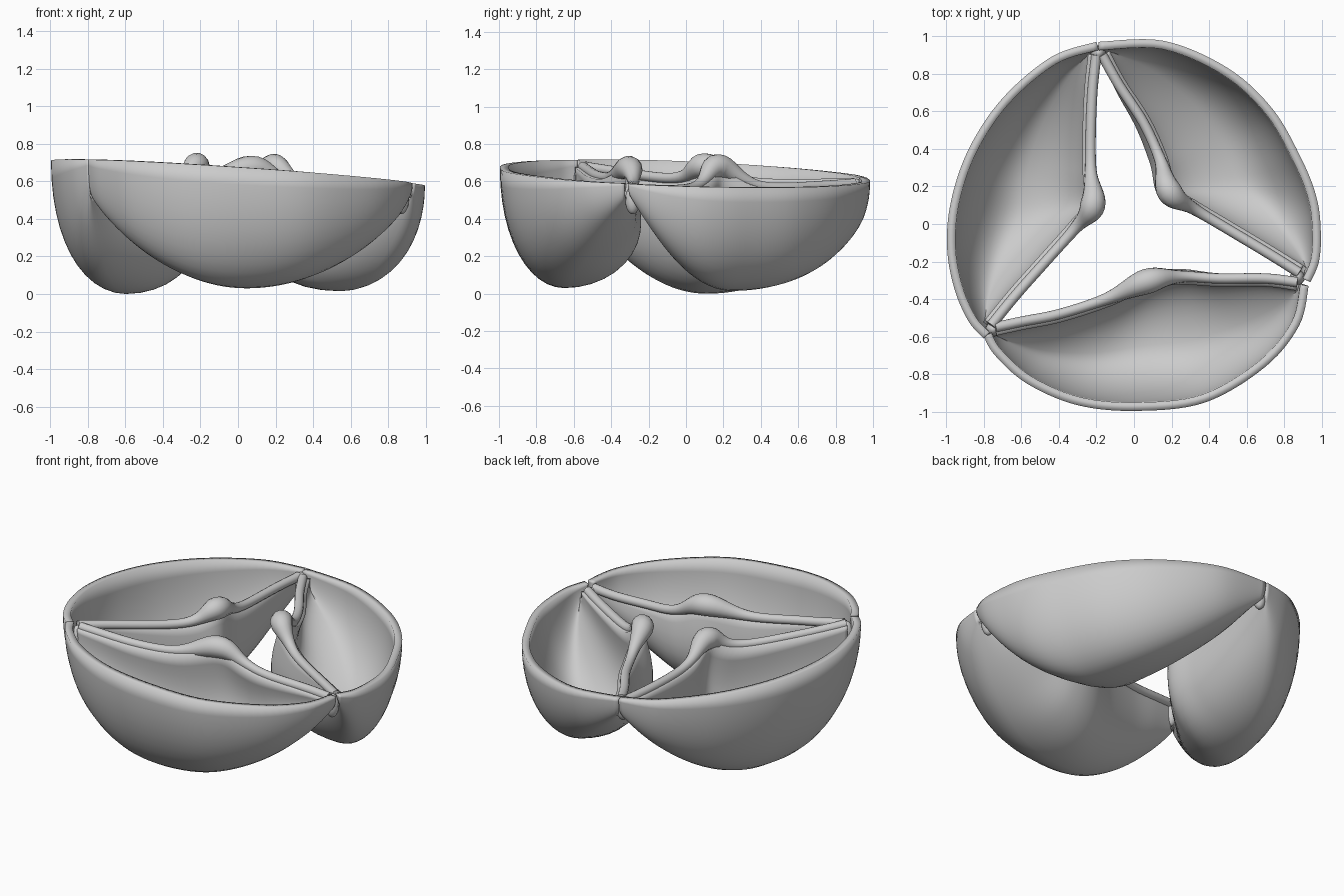
import bpy, bmesh, math
from mathutils import Vector

if "Cube" in bpy.data.objects:
    bpy.data.objects.remove(bpy.data.objects["Cube"])

NU, NV = 56, 24


def spline(pts, u):
    """Catmull-Rom point through pts at u in 0..1"""
    n = len(pts) - 1
    i = min(int(u * n), n - 1)
    t = u * n - i
    p = [Vector(pts[min(max(k, 0), n)]) for k in (i - 1, i, i + 1, i + 2)]
    return 0.5 * (2 * p[1] + (p[2] - p[0]) * t
                  + (2 * p[0] - 5 * p[1] + 4 * p[2] - p[3]) * t * t
                  + (3 * p[1] - p[0] - 3 * p[2] + p[3]) * t ** 3)


def mesh_object(name, bm):
    me = bpy.data.meshes.new(name)
    bm.to_mesh(me)
    bm.free()
    ob = bpy.data.objects.new(name, me)
    bpy.context.collection.objects.link(ob)
    bpy.ops.object.select_all(action='DESELECT')
    ob.select_set(True)
    bpy.context.view_layer.objects.active = ob
    bpy.ops.object.shade_smooth_by_angle(angle=math.radians(50))
    return ob


def skin(bm, rows, closed=False):
    """Quad skin between rows of points"""
    vs = [[bm.verts.new(p) for p in r] for r in rows]
    m = len(rows[0])
    for a, b in zip(vs, vs[1:]):
        for j in range(m if closed else m - 1):
            k = (j + 1) % m
            bm.faces.new((a[j], a[k], b[k], b[j]))
    return vs


def rim_z(p):
    return 0.64 - 0.067 * p.x - 0.035 * p.y


def bump(u, width=0.085):
    return math.exp(-((u - 0.5) / width) ** 2)


def cusp(name, outer, inner, floor, peak, bulge, power):
    us = [i / NU for i in range(NU + 1)]
    pairs = [(spline(outer, u), spline(inner, u)) for u in us]
    # distance along the pocket's midline, used for its depth
    mids = [(o + q) / 2 for o, q in pairs]
    run = [0]
    for a, b in zip(mids, mids[1:]):
        run.append(run[-1] + (b - a).length)
    half = run[NU // 2]
    rows, edge = [], []
    for u, (o, q), r in zip(us, pairs, run):
        zo = rim_z(o)
        # free edge sags a little, then lifts at the nodule
        zi = rim_z(q) - 0.03 - 0.03 * math.sin(math.pi * u)
        zi += (peak - 0.065 - zi) * bump(u, 0.11)
        t = (r - half) / (half if r < half else run[-1] - half)
        low = 0.51 + (floor - 0.51) * max(0, 1 - t * t) ** power
        row = []
        for j in range(NV + 1):
            th = math.pi * j / NV
            s = (1 + math.cos(th)) / 2
            z = zi + (zo - zi) * s
            # inner wall bellies out under the free edge
            p = q.lerp(o, s - bulge * max(0, -math.sin(2 * th)))
            row.append((p.x, p.y, z - (z - low) * math.sin(th) ** 0.95))
        rows.append(row)
        edge.append(Vector((q.x, q.y, zi)))
    # pocket wall
    bm = bmesh.new()
    skin(bm, rows)
    ob = mesh_object(name + "_pocket", bm)
    mod = ob.modifiers.new("thickness", 'SOLIDIFY')
    mod.thickness, mod.offset = 0.045, -1
    # rounded free edge, swollen at its middle
    rings = []
    for i, u in enumerate(us):
        d = (edge[min(i + 1, NU)] - edge[max(i - 1, 0)]).normalized()
        side = d.cross(Vector((0, 0, 1))).normalized()
        up = side.cross(d)
        r = 0.027 + 0.04 * bump(u)
        rings.append([edge[i] + r * (math.cos(a) * side + math.sin(a) * up)
                      for a in (2 * math.pi * k / 14 for k in range(14))])
    bm = bmesh.new()
    vs = skin(bm, rings, True)
    bm.faces.new(vs[0])
    bm.faces.new(vs[-1])
    bmesh.ops.recalc_face_normals(bm, faces=bm.faces)
    mesh_object(name + "_free_edge", bm)


# three cusps, each from one commissure to the next (outer rim, free edge)
cusp("front_cusp",
     [(-.80, -.60), (-.74, -.70), (-.57, -.85), (-.30, -.965), (.02, -.995),
      (.38, -.95), (.70, -.76), (.88, -.54), (.93, -.33)],
     [(-.74, -.55), (-.60, -.52), (-.40, -.48), (-.15, -.40), (.07, -.305),
      (.25, -.28), (.45, -.29), (.70, -.29), (.87, -.31)],
     0.03, 0.735, 0.14, 0.95)
cusp("right_cusp",
     [(.94, -.31), (.985, -.20), (.995, -.05), (.975, .13), (.90, .33),
      (.74, .61), (.50, .83), (.16, .975), (-.19, .97)],
     [(.88, -.26), (.72, -.16), (.52, -.04), (.32, .08), (.19, .17),
      (.14, .34), (.05, .54), (-.08, .74), (-.17, .90)],
     0.015, 0.745, 0.18, 0.97)
cusp("left_cusp",
     [(-.20, .97), (-.44, .89), (-.70, .67), (-.88, .40), (-.975, .12),
      (-.995, -.13), (-.955, -.35), (-.88, -.52), (-.80, -.61)],
     [(-.20, .90), (-.22, .72), (-.23, .50), (-.23, .28), (-.22, .10),
      (-.31, -.02), (-.47, -.20), (-.63, -.38), (-.76, -.54)],
     0.0, 0.75, 0.12, 0.92)

# joints where neighbouring cusps meet
for name, x, y, z in (("back", -.19, .91, .54), ("right", .87, -.285, .50),
                      ("left", -.75, -.56, .61)):
    bm = bmesh.new()
    bmesh.ops.create_uvsphere(bm, u_segments=16, v_segments=10, radius=1)
    bmesh.ops.scale(bm, vec=(.04, .04, .075), verts=bm.verts)
    bmesh.ops.translate(bm, vec=(x, y, z), verts=bm.verts)
    mesh_object(name + "_commissure", bm)
